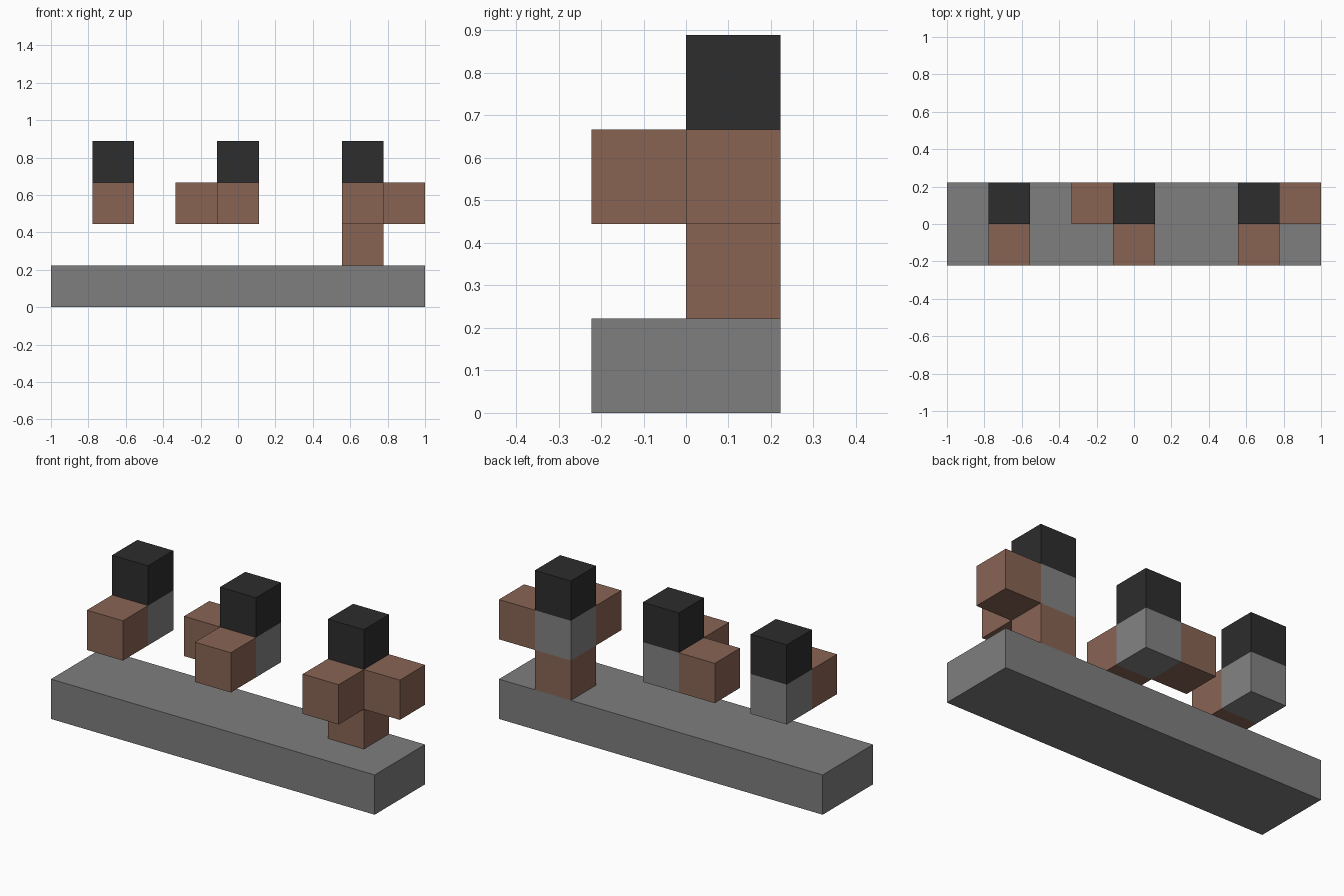
import bpy
import bmesh

if "Cube" in bpy.data.objects:
    bpy.data.objects.remove(bpy.data.objects["Cube"], do_unlink=True)

U = 2 / 9  # one block edge


def material(name, srgb):
    color = [(c / 255 / 1.055 + 0.0521) ** 2.4 for c in srgb] + [1]
    mat = bpy.data.materials.new(name)
    mat.use_nodes = True
    mat.diffuse_color = color
    mat.node_tree.nodes["Principled BSDF"].inputs["Base Color"].default_value = color
    return mat


stone = material("stone grey", (126, 126, 126))
light_stone = material("light grey", (131, 131, 131))
brown = material("brown", (137, 100, 84))
black = material("black", (45, 45, 45))


def box(name, low, size, mats, split=None):
    """Box from its low corner and size in block units, optionally cut at a height."""
    bm = bmesh.new()
    bmesh.ops.create_cube(bm, size=1)
    for v in bm.verts:
        v.co = [(l + (c + 0.5) * s) * U for l, c, s in zip(low, v.co, size)]
    if split is not None:
        bmesh.ops.bisect_plane(bm, geom=bm.verts[:] + bm.edges[:] + bm.faces[:],
                               plane_co=(0, 0, split * U), plane_no=(0, 0, 1))
        for f in bm.faces:
            f.material_index = int(f.calc_center_median().z > split * U)
    mesh = bpy.data.meshes.new(name)
    bm.to_mesh(mesh)
    bm.free()
    for m in mats:
        mesh.materials.append(m)
    obj = bpy.data.objects.new(name, mesh)
    bpy.context.collection.objects.link(obj)


# Long slab at the bottom
box("base_slab", (-4.5, -1, 0), (9, 2, 1), [stone])

# Three posts with black upper halves, and the brown blocks attached to each
arms = {
    "front": (0, -1, 0),
    "left": (1, 0, 0),
    "right": (-1, 0, 0),
    "lower": (0, 0, -1),
}
posts = [
    ("right", -3.5, ["front"]),
    ("middle", -0.5, ["front", "right"]),
    ("left", 2.5, ["front", "left", "lower"]),
]
for side, x, blocks in posts:
    box(side + "_post", (x, 0, 2), (1, 1, 2), [light_stone, black], split=3)
    for block in blocks:
        dx, dy, dz = arms[block]
        box(f"{side}_post_{block}_block", (x + dx, dy, 2 + dz), (1, 1, 1), [brown])
